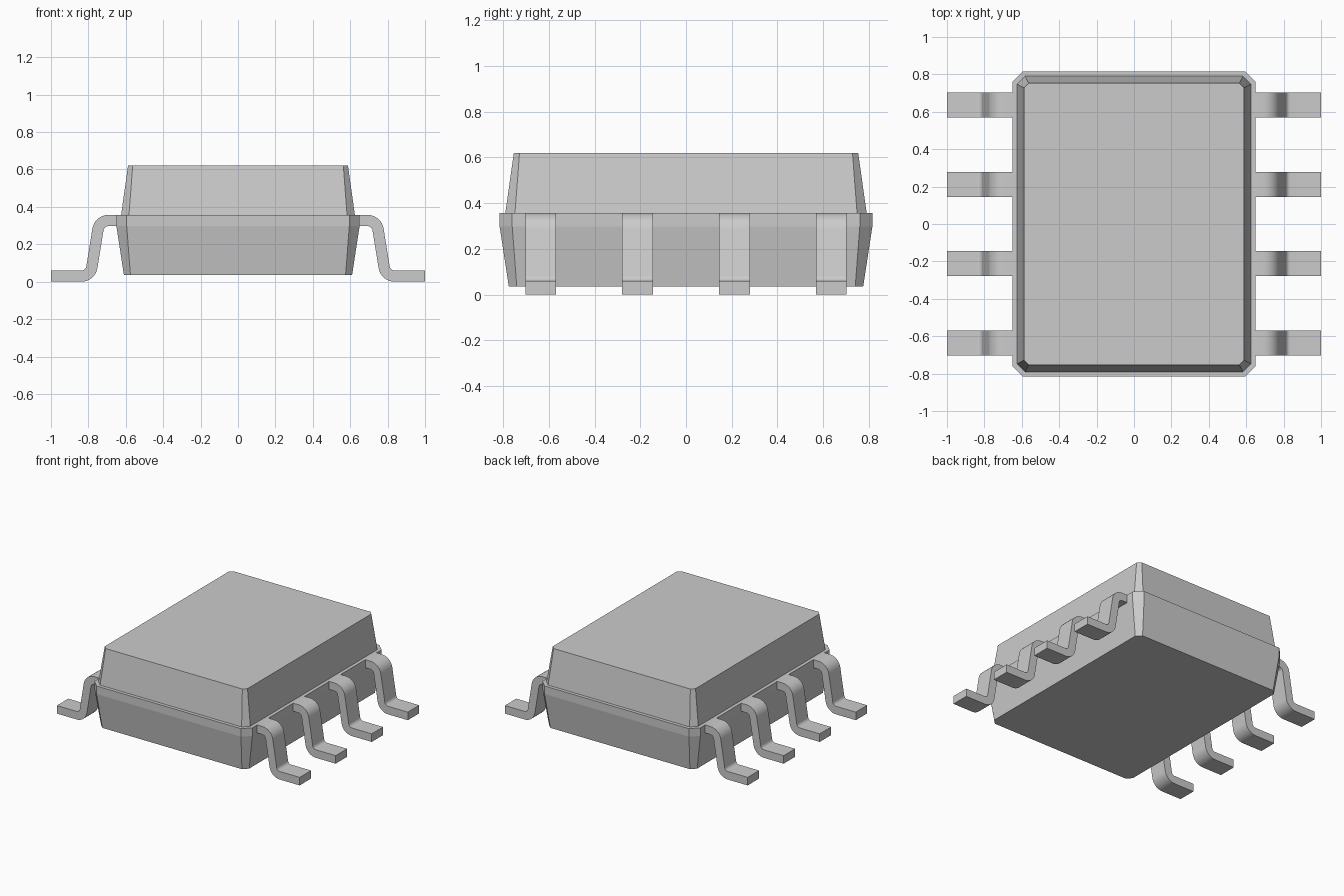
import bpy, bmesh, math
from mathutils import Vector

if "Cube" in bpy.data.objects:
    bpy.data.objects.remove(bpy.data.objects["Cube"])


def finish(bm, name):
    bmesh.ops.recalc_face_normals(bm, faces=bm.faces)
    mesh = bpy.data.meshes.new(name)
    bm.to_mesh(mesh)
    bm.free()
    obj = bpy.data.objects.new(name, mesh)
    bpy.context.collection.objects.link(obj)
    return obj


def loft(name, sections):
    """Stack chamfered rectangles given as (z, half_x, half_y, chamfer)."""
    bm = bmesh.new()
    rings = []
    for z, a, b, c in sections:
        pts = [(a, -b + c), (a, b - c), (a - c, b), (-a + c, b),
               (-a, b - c), (-a, -b + c), (-a + c, -b), (a - c, -b)]
        rings.append([bm.verts.new((x, y, z)) for x, y in pts])
    for lo, hi in zip(rings, rings[1:]):
        for i in range(8):
            j = (i + 1) % 8
            bm.faces.new((lo[i], lo[j], hi[j], hi[i]))
    bm.faces.new(rings[0])
    bm.faces.new(rings[-1])
    return finish(bm, name)


# Moulded body: tapered lower half, vertical band, ledge, tapered upper half
loft("package_body", [
    (0.035, 0.61, 0.775, 0.035),
    (0.297, 0.65, 0.815, 0.055),
    (0.357, 0.65, 0.815, 0.055),
    (0.357, 0.625, 0.79, 0.042),
    (0.62, 0.588, 0.753, 0.025),
])

# Gull-wing lead profile: offset a filleted centre line to both sides
T, R, SEG = 0.06, 0.056, 8
TOP, KNEE, ANKLE, TOE = (Vector(p) for p in
                         ((0.65, 0.327), (0.741, 0.327), (0.789, 0.03), (1.0, 0.03)))
slope = (ANKLE - KNEE).normalized()
turn = math.acos(slope.x)
tangent = R * math.tan(turn / 2)
knee_c = Vector((KNEE.x - tangent, KNEE.y - R))
ankle_c = Vector((ANKLE.x + tangent, ANKLE.y + R))


def lead_side(offset):
    """Profile line shifted by offset (positive = upper/outer side)."""
    pts = [(TOP.x, TOP.y + offset)]
    for i in range(SEG + 1):
        t = turn * i / SEG
        pts.append((knee_c.x + (R + offset) * math.sin(t), knee_c.y + (R + offset) * math.cos(t)))
    for i in range(SEG, -1, -1):
        t = turn * i / SEG
        pts.append((ankle_c.x - (R - offset) * math.sin(t), ankle_c.y - (R - offset) * math.cos(t)))
    pts.append((TOE.x, TOE.y + offset))
    return pts


def lead_pins(name, y, width=0.134):
    upper, lower = lead_side(T / 2), lead_side(-T / 2)
    outline = upper + lower[::-1]
    bm = bmesh.new()
    face = bm.faces.new([bm.verts.new((x, y - width / 2, z)) for x, z in outline])
    ext = bmesh.ops.extrude_face_region(bm, geom=[face])
    bmesh.ops.translate(bm, vec=(0, width, 0),
                        verts=[v for v in ext["geom"] if isinstance(v, bmesh.types.BMVert)])
    obj = finish(bm, name)
    mirror = obj.modifiers.new("mirror", 'MIRROR')
    mirror.use_axis = (True, True, False)
    mirror.use_mirror_merge = False
    bpy.ops.object.select_all(action='DESELECT')
    obj.select_set(True)
    bpy.context.view_layer.objects.active = obj
    bpy.ops.object.shade_smooth_by_angle(angle=math.radians(30))


# Four leads per long side
lead_pins("inner_leads", 0.212)
lead_pins("outer_leads", 0.636)
